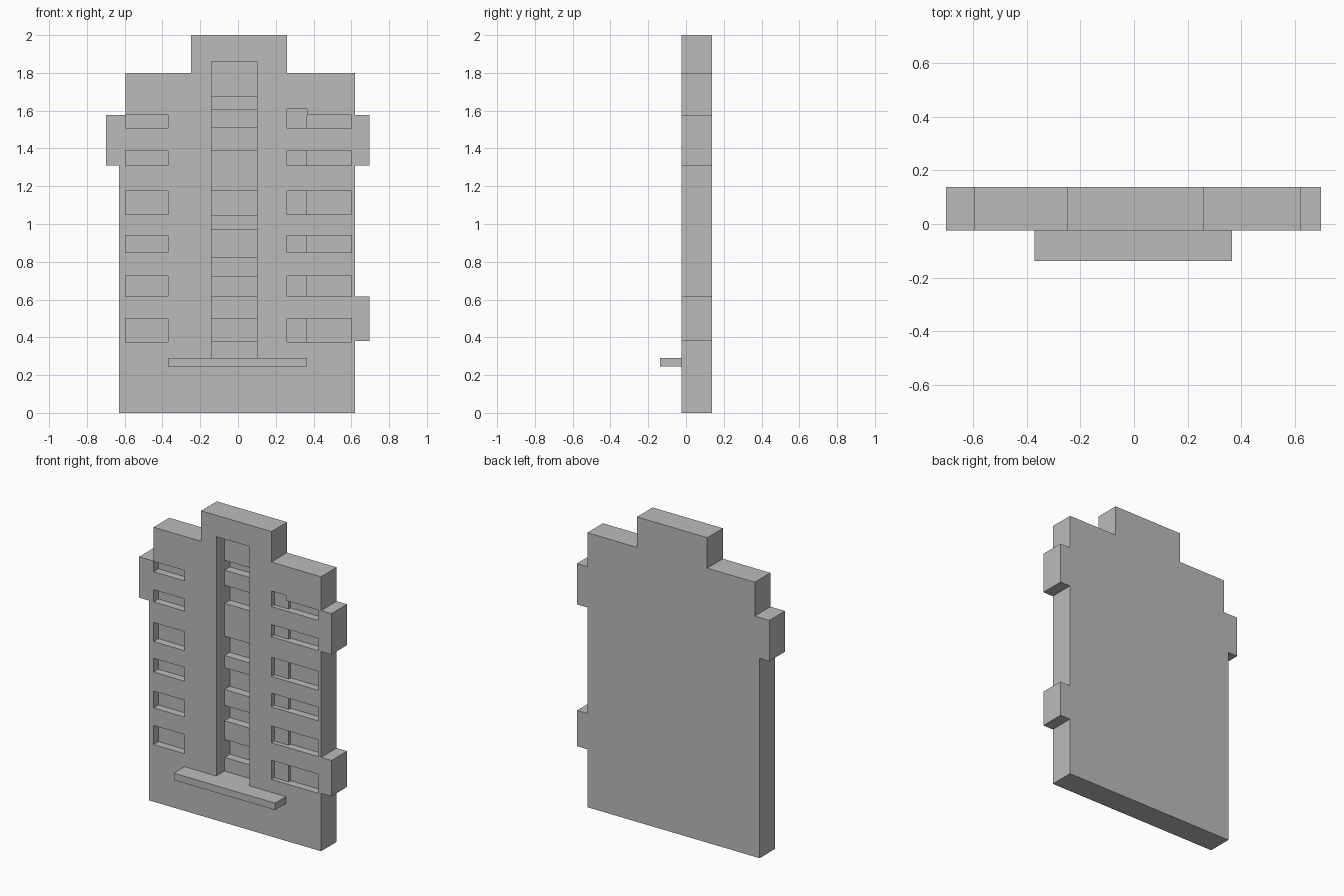
import bpy
import bmesh

if "Cube" in bpy.data.objects:
    bpy.data.objects.remove(bpy.data.objects["Cube"], do_unlink=True)

FRONT, BACK = -0.025, 0.137

grey = bpy.data.materials.new("plain grey")
grey.use_nodes = True
colour = (0.5, 0.5, 0.5, 1)
grey.diffuse_color = colour
grey.node_tree.nodes["Principled BSDF"].inputs["Base Color"].default_value = colour


def prism(name, outline, y0, y1):
    """Extrude an x-z outline from y0 to y1."""
    bm = bmesh.new()
    face = bm.faces.new([bm.verts.new((x, y0, z)) for x, z in outline])
    new = bmesh.ops.extrude_face_region(bm, geom=[face])["geom"]
    verts = [v for v in new if isinstance(v, bmesh.types.BMVert)]
    bmesh.ops.translate(bm, verts=verts, vec=(0, y1 - y0, 0))
    bmesh.ops.recalc_face_normals(bm, faces=bm.faces)
    mesh = bpy.data.meshes.new(name)
    bm.to_mesh(mesh)
    bm.free()
    mesh.materials.append(grey)
    obj = bpy.data.objects.new(name, mesh)
    bpy.context.collection.objects.link(obj)
    return obj


def rect(x0, x1, z0, z1):
    return [(x0, z0), (x1, z0), (x1, z1), (x0, z1)]


# Wall slab with side balconies and stepped roof
facade = prism("facade", [
    (-0.63, 0), (0.62, 0), (0.62, 0.38), (0.695, 0.38), (0.695, 0.615),
    (0.62, 0.615), (0.62, 1.31), (0.695, 1.31), (0.695, 1.578), (0.62, 1.578),
    (0.62, 1.8), (0.26, 1.8), (0.26, 2), (-0.25, 2), (-0.25, 1.8),
    (-0.595, 1.8), (-0.595, 1.578), (-0.70, 1.578), (-0.70, 1.31), (-0.63, 1.31),
], FRONT, BACK)


def recess(x0, x1, z0, z1, depth):
    """Cut a rectangular pocket into the front of the facade."""
    cutter = prism("cutter", rect(x0, x1, z0, z1), FRONT - 0.05, FRONT + depth)
    cutter.hide_render = True
    mod = facade.modifiers.new("recess", "BOOLEAN")
    mod.operation = "DIFFERENCE"
    mod.solver = "EXACT"
    mod.object = cutter
    bpy.context.view_layer.objects.active = facade
    bpy.ops.object.modifier_apply(modifier=mod.name)
    bpy.data.objects.remove(cutter, do_unlink=True)


# Window rows: single on one side, two-depth on the other
rows = [(0.375, 0.50), (0.615, 0.725), (0.85, 0.94),
        (1.05, 1.175), (1.31, 1.39), (1.508, 1.576)]
for z0, z1 in rows:
    recess(-0.595, -0.37, z0, z1, 0.05)
    tall = 1.61 if z0 > 1.5 else z1
    recess(0.26, 0.365, z0, tall, 0.03)
    recess(0.364, 0.60, z0, z1, 0.05)

# Stairwell slot with deeper openings between its panels
recess(-0.14, 0.10, 0.29, 1.86, 0.085)
openings = [(0.38, 0.497), (0.62, 0.72), (0.825, 0.968),
            (1.048, 1.175), (1.39, 1.508), (1.608, 1.672)]
for z0, z1 in openings:
    recess(-0.14, 0.10, z0, z1, 0.14)

# Entrance canopy
prism("entrance_canopy", rect(-0.37, 0.365, 0.245, 0.29), -0.137, FRONT)
